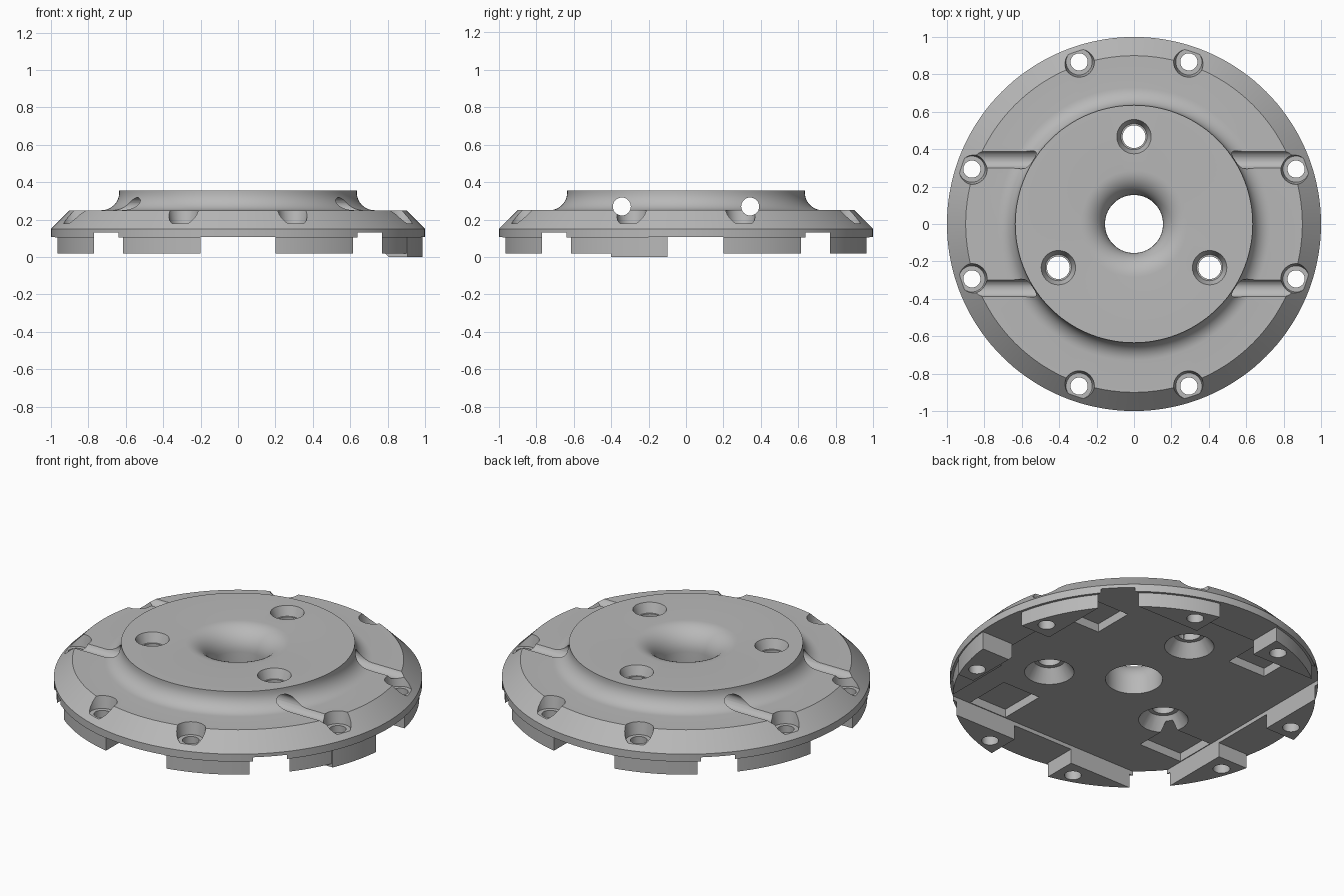
import bpy, bmesh
from math import pi, sin, cos, radians
from mathutils import Matrix, Vector

cube = bpy.data.objects.get("Cube")
if cube:
    bpy.data.objects.remove(cube)

metal = bpy.data.materials.new("machined_grey")
metal.use_nodes = True
grey = (0.48, 0.48, 0.48, 1)
metal.diffuse_color = grey
metal.node_tree.nodes["Principled BSDF"].inputs["Base Color"].default_value = grey


def finish(name, bm):
    bmesh.ops.recalc_face_normals(bm, faces=bm.faces)
    mesh = bpy.data.meshes.new(name)
    bm.to_mesh(mesh)
    bm.free()
    mesh.materials.append(metal)
    obj = bpy.data.objects.new(name, mesh)
    bpy.context.collection.objects.link(obj)
    return obj


def revolve(name, profile, steps):
    """Closed ring from a loop of (radius, height) points."""
    bm = bmesh.new()
    rings = [[bm.verts.new((r * cos(2 * pi * i / steps), r * sin(2 * pi * i / steps), z))
              for r, z in profile] for i in range(steps)]
    n = len(profile)
    for i in range(steps):
        a, b = rings[i], rings[(i + 1) % steps]
        for j in range(n):
            k = (j + 1) % n
            bm.faces.new((a[j], b[j], b[k], a[k]))
    return finish(name, bm)


def box(name, low, high):
    bm = bmesh.new()
    low, high = Vector(low), Vector(high)
    bmesh.ops.create_cube(bm, size=1)
    for v in bm.verts:
        v.co = (low + high) / 2 + v.co * (high - low)
    return finish(name, bm)


def cone(name, x, y, z1, z2, r1, r2, sides=32):
    bm = bmesh.new()
    bmesh.ops.create_cone(bm, cap_ends=True, segments=sides, radius1=r1, radius2=r2,
                          depth=z2 - z1, matrix=Matrix.Translation((x, y, (z1 + z2) / 2)))
    return finish(name, bm)


def boolean(target, tool, operation="DIFFERENCE", keep=False):
    mod = target.modifiers.new("cut", "BOOLEAN")
    mod.operation = operation
    mod.solver = "EXACT"
    mod.object = tool
    bpy.context.view_layer.objects.active = target
    bpy.ops.object.modifier_apply(modifier=mod.name)
    if not keep:
        bpy.data.objects.remove(tool)


def arc(cx, cz, r, start, end, n=10):
    return [(cx + r * cos(radians(start + (end - start) * i / n)),
             cz + r * sin(radians(start + (end - start) * i / n))) for i in range(n + 1)]


# turned body: skirt, rim, chamfer, shelf, filleted hub and funnel bore
profile = [(0.155, 0.02), (0.985, 0.02), (0.985, 0.105), (1, 0.105), (1, 0.15), (0.9, 0.25)]
profile += arc(0.73, 0.345, 0.095, 270, 180)
profile += [(0.635, 0.355)]
profile += arc(0.285, 0.225, 0.13, 90, 180)
body = revolve("flange_body", profile, 144)

# square cavity and cross channels that leave the rim lugs
boolean(body, box("channel", (-0.2, -1.2, -0.1), (0.2, 1.2, 0.107)))
boolean(body, box("channel", (-1.2, -0.2, -0.1), (1.2, 0.2, 0.107)))
boolean(body, box("cavity", (-0.77, -0.77, -0.1), (0.77, 0.77, 0.13)))

# four pockets in the cavity floor
for i in range(4):
    pocket = box("pocket", (0.27, -0.765, 0.1), (0.52, -0.48, 0.18))
    pocket.data.transform(Matrix.Rotation(i * pi / 2, 4, "Z"))
    boolean(body, pocket)

# locating key on one lug
key = box("locating_key", (0.78, -0.4, 0), (1.1, -0.1, 0.107))
bm = bmesh.new()
bm.from_mesh(key.data)
inner = [e for e in bm.edges if all(v.co.x < 0.8 and v.co.z < 0.01 for v in e.verts)]
bmesh.ops.bevel(bm, geom=inner, offset=0.025, segments=1, affect="EDGES")
bm.to_mesh(key.data)
bm.free()
boolean(key, cone("key_limit", 0, 0, -0.1, 0.3, 0.992, 0.992, 144), "INTERSECT")

# rim bolt holes with open spot faces
for quarter in range(4):
    for side in (-1, 1):
        a = quarter * pi / 2 + side * radians(18.7)
        x, y = 0.915 * cos(a), 0.915 * sin(a)
        drill = cone("bolt_drill", x, y, -0.1, 0.5, 0.046, 0.046)
        boolean(key, drill, keep=True)
        boolean(body, drill)
        boolean(body, cone("spot_face", x, y, 0.178, 0.3, 0.07, 0.09))

# three hub holes, countersunk above and flared below
for i in range(3):
    a = pi / 2 + i * 2 * pi / 3
    x, y = 0.467 * cos(a), 0.467 * sin(a)
    boolean(body, cone("hub_drill", x, y, 0, 0.5, 0.061, 0.061))
    boolean(body, cone("countersink", x, y, 0.3, 0.36, 0.07, 0.094))
    boolean(body, cone("under_flare", x, y, 0.12, 0.205, 0.142, 0.085))

# two cross drillings that leave grooves on the shelf
for y in (-0.343, 0.343):
    drill = cone("cross_drill", 0, 0, -1.2, 1.2, 0.048, 0.048)
    drill.data.transform(Matrix.Translation((0, y, 0.27)) @ Matrix.Rotation(pi / 2, 4, "Y"))
    boolean(body, drill)

# smooth turned surfaces, sharp machined edges
bpy.ops.object.select_all(action="DESELECT")
for obj in (body, key):
    obj.select_set(True)
bpy.context.view_layer.objects.active = body
bpy.ops.object.shade_smooth_by_angle(angle=radians(30))
